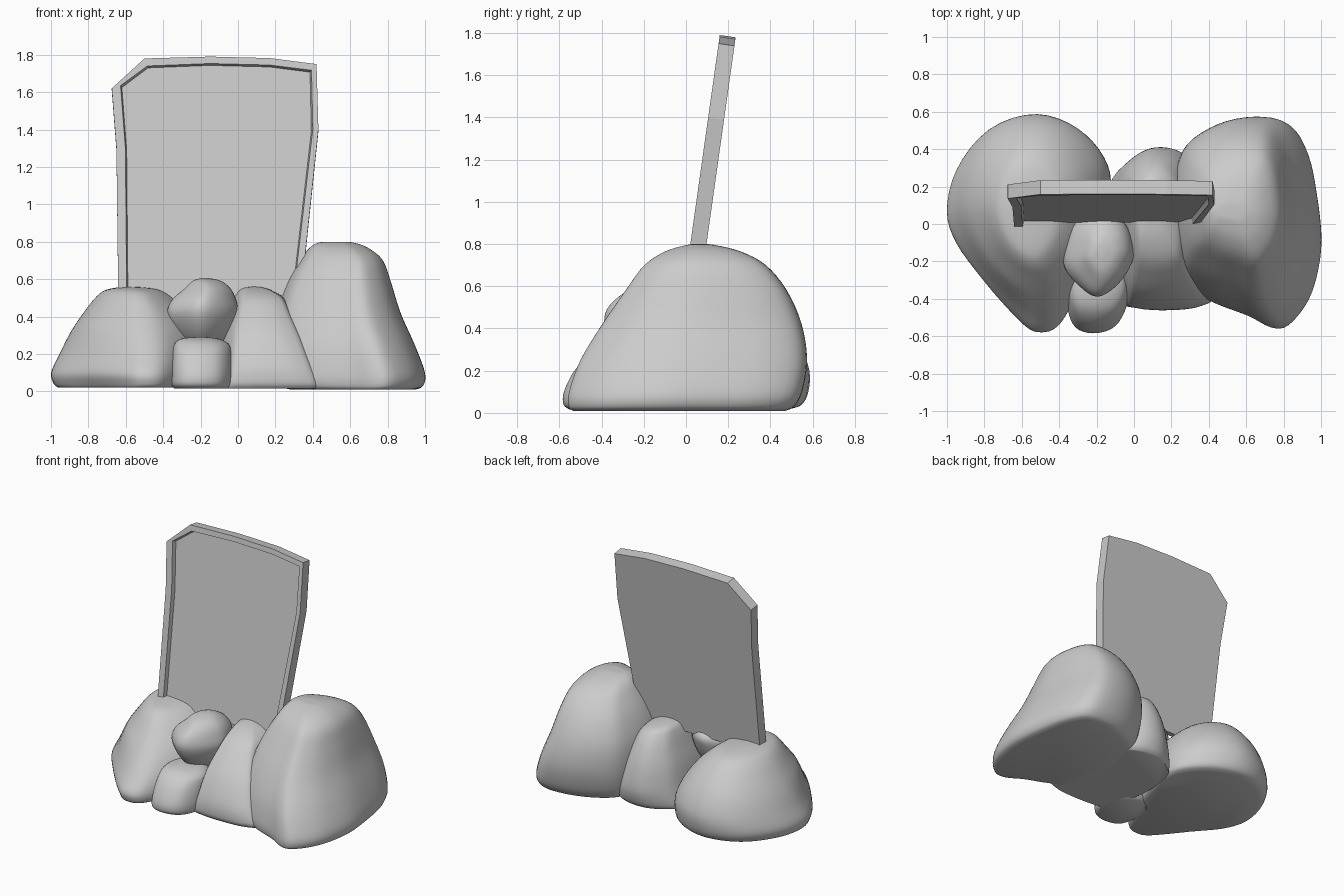
import bpy, bmesh
from math import hypot

if "Cube" in bpy.data.objects:
    bpy.data.objects.remove(bpy.data.objects["Cube"])


def spline(pts, closed, steps=4):
    """Catmull-Rom interpolation of a list of tuples."""
    n = len(pts)
    at = lambda i: pts[i % n] if closed else pts[max(0, min(n - 1, i))]
    out = []
    for i in range(n if closed else n - 1):
        p, q, r, s = at(i - 1), at(i), at(i + 1), at(i + 2)
        for k in range(steps):
            t = k / steps
            out.append(tuple(
                0.5 * (2 * b + (c - a) * t + (2 * a - 5 * b + 4 * c - d) * t * t
                       + (3 * b - a - 3 * c + d) * t ** 3)
                for a, b, c, d in zip(p, q, r, s)))
    if not closed:
        out.append(tuple(pts[-1]))
    return out


def finish(name, bm, angle):
    bmesh.ops.recalc_face_normals(bm, faces=bm.faces)
    me = bpy.data.meshes.new(name)
    bm.to_mesh(me)
    bm.free()
    ob = bpy.data.objects.new(name, me)
    bpy.context.collection.objects.link(ob)
    bpy.ops.object.select_all(action='DESELECT')
    ob.select_set(True)
    bpy.context.view_layer.objects.active = ob
    bpy.ops.object.shade_smooth_by_angle(angle=angle)
    return ob


def rock(name, outline, levels, rounding):
    """Loft a plan outline through levels of (z, x0, x1, y0, y1);
    the outline turns into an ellipse towards the top."""
    pts = spline(outline, True)
    xs, ys = [p[0] for p in outline], [p[1] for p in outline]
    ax, ay = min(xs), min(ys)
    w, d = max(xs) - ax, max(ys) - ay
    top = levels[-1][0]
    bm = bmesh.new()
    rings = []
    for z, x0, x1, y0, y1 in spline(levels, False):
        ring, k = [], rounding * min(1, 1.6 * z / top)
        for px, py in pts:
            u, v = 2 * (px - ax) / w - 1, 2 * (py - ay) / d - 1
            f = 1 - k + k / hypot(u, v)
            ring.append(bm.verts.new(((x0 + x1 + u * f * (x1 - x0)) / 2,
                                      (y0 + y1 + v * f * (y1 - y0)) / 2, z)))
        rings.append(ring)
    n = len(pts)
    for a, b in zip(rings, rings[1:]):
        for i in range(n):
            j = (i + 1) % n
            bm.faces.new((a[i], a[j], b[j], b[i]))
    bm.faces.new(rings[0])
    bm.faces.new(rings[-1])
    return finish(name, bm, 0.8)


# Large boulder on the left
rock("left_boulder",
     [(-1, .08), (-.95, .3), (-.78, .51), (-.53, .59), (-.3, .52), (-.15, .37),
      (-.12, .2), (-.2, -.1), (-.33, -.4), (-.41, -.54), (-.5, -.57),
      (-.59, -.52), (-.78, -.28), (-.94, -.09)],
     [(.02, -.96, -.16, -.55, .5), (.04, -.985, -.13, -.57, .55),
      (.1, -1, -.12, -.575, .58), (.2, -.955, -.13, -.5, .585),
      (.32, -.895, -.18, -.4, .54), (.43, -.82, -.26, -.3, .46),
      (.51, -.755, -.35, -.22, .37), (.545, -.7, -.42, -.14, .28),
      (.56, -.61, -.53, .03, .14)], .7)

# Tallest boulder on the right
rock("right_boulder",
     [(1, -.07), (.975, .18), (.93, .4), (.84, .55), (.68, .575), (.48, .53),
      (.3, .42), (.23, .25), (.2, 0), (.26, -.3), (.4, -.4), (.6, -.48),
      (.73, -.55), (.82, -.54), (.92, -.42), (.975, -.27)],
     [(.01, .28, .95, -.53, .47), (.03, .23, .99, -.55, .51),
      (.1, .2, 1, -.55, .55), (.25, .19, .945, -.5, .575),
      (.42, .205, .87, -.4, .55), (.58, .26, .82, -.29, .48),
      (.7, .33, .775, -.2, .38), (.765, .38, .7, -.1, .26),
      (.795, .43, .62, .0, .14), (.8, .49, .56, .04, .09)], .25)

# Rock filling the middle, reaching behind the slab
rock("middle_rock",
     [(.45, 0), (.4, .25), (.28, .38), (.12, .41), (-.02, .35), (-.12, .22),
      (-.14, -.1), (-.06, -.4), (.02, -.45), (.2, -.46), (.36, -.44),
      (.44, -.36)],
     [(.015, -.16, .45, -.44, .36), (.05, -.15, .45, -.46, .39),
      (.15, -.12, .41, -.45, .41), (.3, -.09, .35, -.38, .385),
      (.42, -.05, .29, -.28, .34), (.5, -.02, .245, -.19, .29),
      (.545, .01, .17, -.08, .23), (.56, .06, .11, .02, .12)], .2)

# Small stone at the front
rock("front_stone",
     [(-.03, -.3), (-.04, -.43), (-.1, -.54), (-.2, -.58), (-.3, -.56),
      (-.35, -.48), (-.36, -.35), (-.33, -.2), (-.2, -.12), (-.08, -.17)],
     [(.015, -.34, -.05, -.55, -.18), (.04, -.355, -.035, -.58, -.16),
      (.1, -.355, -.03, -.578, -.15), (.19, -.35, -.035, -.535, -.15),
      (.25, -.34, -.05, -.48, -.17), (.28, -.31, -.1, -.42, -.2),
      (.29, -.24, -.17, -.35, -.28)], 0)

# Stone resting on top of the others
rock("upper_stone",
     [(0, -.12), (-.04, -.25), (-.12, -.35), (-.2, -.385), (-.28, -.33),
      (-.36, -.22), (-.36, -.1), (-.31, .04), (-.18, .12), (-.05, .04)],
     [(.24, -.24, -.13, -.2, -.06), (.26, -.29, -.08, -.27, -.02),
      (.33, -.34, -.03, -.34, .03), (.42, -.37, 0, -.385, .07),
      (.49, -.345, -.01, -.375, .08), (.55, -.28, -.04, -.32, .02),
      (.59, -.24, -.09, -.25, -.05), (.605, -.2, -.15, -.17, -.1)], 0)

# Leaning slab with a raised rim around a recessed front panel
OUTER = [(-.64, .5), (-.65, 1.3), (-.675, 1.62), (-.5, 1.78), (-.15, 1.79),
         (.17, 1.782), (.42, 1.75), (.43, 1.4), (.335, .5)]
INNER = [(-.595, .5), (-.602, 1.3), (-.628, 1.635), (-.485, 1.74), (-.15, 1.753),
         (.17, 1.745), (.393, 1.717), (.4, 1.4), (.295, .5)]
LEAN = .141


def loop(bm, pts, depth):
    return [bm.verts.new((x, .16 + (z - 1.79) * LEAN + depth * .99, z - depth * LEAN))
            for x, z in pts]


bm = bmesh.new()
# the panel edge is set in slightly, so the recess walls slope
PANEL = [(-.145 + (x + .145) * .985, z if z == .5 else z - .006) for x, z in INNER]
loops = [loop(bm, OUTER, .076), loop(bm, OUTER, 0), loop(bm, INNER, 0),
         loop(bm, PANEL, .03)]
for a, b in zip(loops, loops[1:]):
    for i in range(len(OUTER) - 1):
        bm.faces.new((a[i], a[i + 1], b[i + 1], b[i]))
bm.faces.new(loops[0])
bm.faces.new(loops[3])
bm.faces.new([l[0] for l in loops] + [l[-1] for l in reversed(loops)])
finish("leaning_slab", bm, 0.1)
